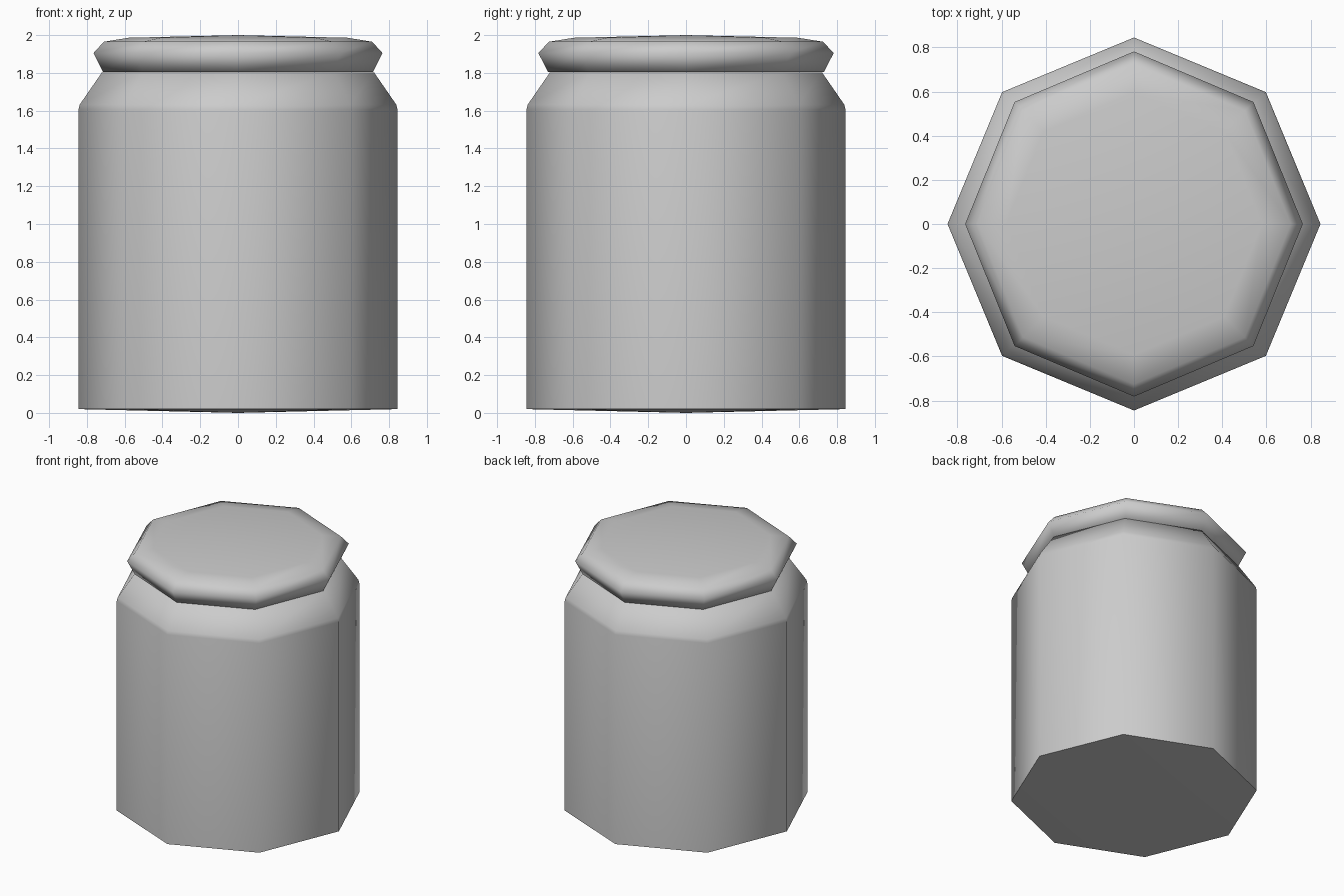
import bpy, bmesh
from math import sin, cos, pi, radians

if "Cube" in bpy.data.objects:
    bpy.data.objects.remove(bpy.data.objects["Cube"])

SIDES = 8

def lathe(name, profile, bottom_z, top_z, stretch=(1, 1), sharp=60):
    """Eight-sided turned shape with shallow fan caps at both ends."""
    bm = bmesh.new()
    rings = [[bm.verts.new((r * stretch[0] * cos(2 * pi * i / SIDES),
                            r * stretch[1] * sin(2 * pi * i / SIDES), z))
              for i in range(SIDES)] for r, z in profile]
    low = bm.verts.new((0, 0, bottom_z))
    high = bm.verts.new((0, 0, top_z))
    for i in range(SIDES):
        j = (i + 1) % SIDES
        for a, b in zip(rings, rings[1:]):
            bm.faces.new((a[i], a[j], b[j], b[i]))
        bm.faces.new((low, rings[0][j], rings[0][i]))
        bm.faces.new((high, rings[-1][i], rings[-1][j]))
    bmesh.ops.recalc_face_normals(bm, faces=bm.faces)
    mesh = bpy.data.meshes.new(name)
    bm.to_mesh(mesh)
    bm.free()
    obj = bpy.data.objects.new(name, mesh)
    bpy.context.collection.objects.link(obj)
    bpy.ops.object.select_all(action='DESELECT')
    obj.select_set(True)
    bpy.context.view_layer.objects.active = obj
    bpy.ops.object.shade_smooth_by_angle(angle=radians(sharp))
    return obj

# Jar body: straight wall, softened shoulder edge, tapering neck
lathe("jar_body",
      [(0.845, 0.02), (0.845, 1.605), (0.838, 1.632), (0.72, 1.803)],
      0.0, 1.803)

# Lid: flared rim and gently domed top, slightly longer in y
lathe("jar_lid",
      [(0.715, 1.806), (0.765, 1.905), (0.71, 1.965), (0.58, 1.986)],
      1.806, 2.0, stretch=(1, 1.022), sharp=80)
